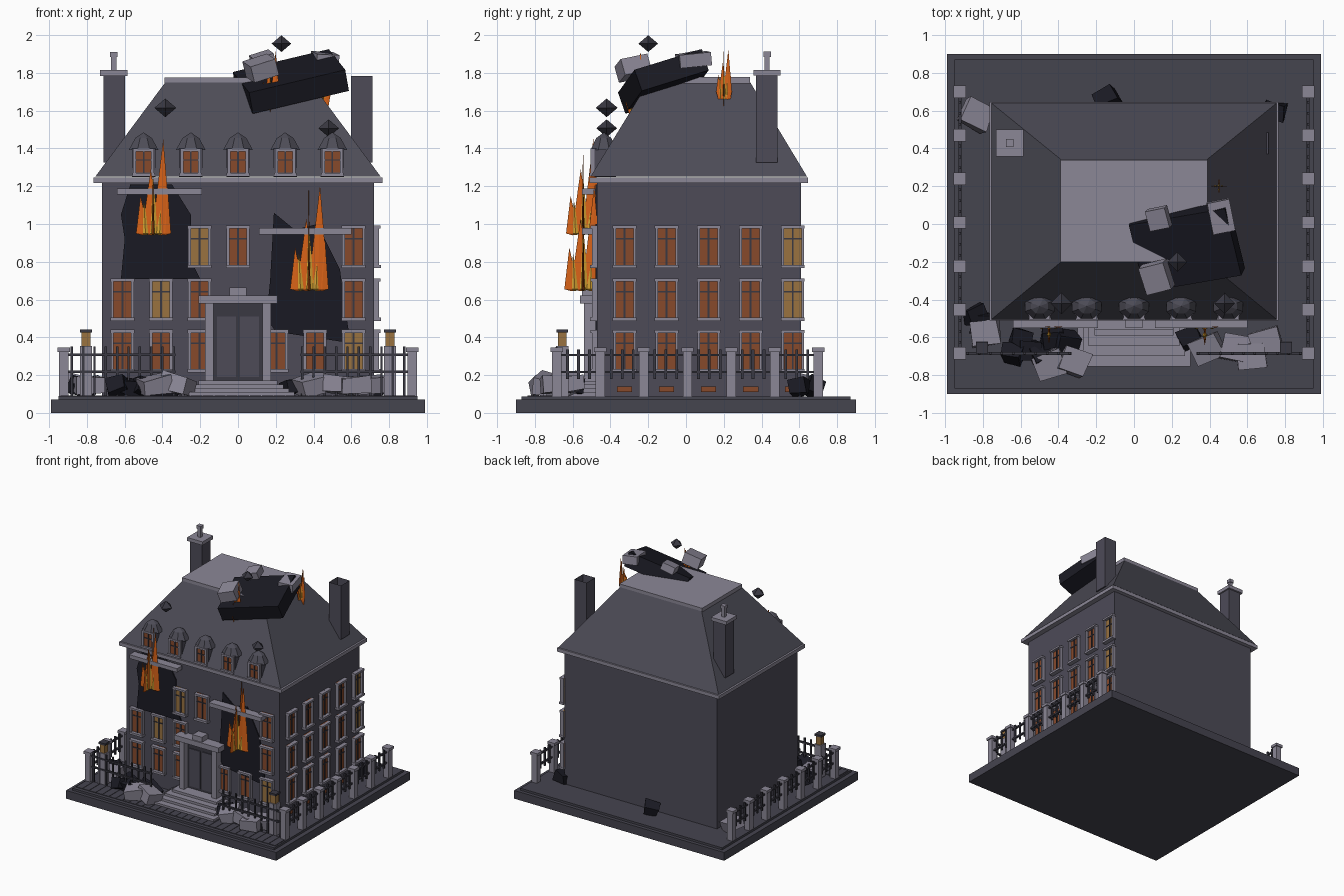
import bpy, bmesh, math, random
from mathutils import Vector, Euler, Matrix

if "Cube" in bpy.data.objects:
    bpy.data.objects.remove(bpy.data.objects["Cube"])
random.seed(4)


def material(name, r, g, b):
    m = bpy.data.materials.new(name)
    col = [(c / 255) ** 2.2 for c in (r, g, b)] + [1]
    m.use_nodes = True
    m.diffuse_color = col
    m.node_tree.nodes["Principled BSDF"].inputs["Base Color"].default_value = col
    return m


WALL = material("wall grey", 78, 76, 88)
SLATE = material("roof slate", 78, 77, 87)
STONE = material("pale stone", 138, 134, 149)
PAVING = material("dark paving", 71, 70, 80)
CHAR = material("charred black", 32, 32, 40)
IRON = material("dark iron", 60, 59, 68)
EMBER = material("ember glass", 134, 75, 47)
AMBER = material("amber glass", 152, 114, 66)
ORANGE = material("flame orange", 214, 98, 30)
YELLOW = material("flame yellow", 212, 160, 52)


class Part:
    """Collects convex solids into one single-colour object."""
    def __init__(self, name, mat):
        self.name, self.mat, self.bm = name, mat, bmesh.new()

    def box(self, x0, x1, y0, y1, z0, z1):
        m = Matrix.Translation(((x0 + x1) / 2, (y0 + y1) / 2, (z0 + z1) / 2))
        m = m @ Matrix.Diagonal((x1 - x0, y1 - y0, z1 - z0, 1))
        bmesh.ops.create_cube(self.bm, size=1, matrix=m)
        return self

    def block(self, pos, size, rot, jitter=0):
        m = Matrix.Translation(pos) @ Euler(rot).to_matrix().to_4x4() @ Matrix.Diagonal((*size, 1))
        for v in bmesh.ops.create_cube(self.bm, size=1, matrix=m)["verts"]:
            v.co += Vector([random.uniform(-jitter, jitter) for _ in range(3)])
        return self

    def hull(self, pts):
        vs = [self.bm.verts.new(p) for p in pts]
        bmesh.ops.convex_hull(self.bm, input=vs)
        return self

    def done(self):
        me = bpy.data.meshes.new(self.name)
        bmesh.ops.recalc_face_normals(self.bm, faces=self.bm.faces)
        self.bm.to_mesh(me)
        self.bm.free()
        me.materials.append(self.mat)
        ob = bpy.data.objects.new(self.name, me)
        bpy.context.collection.objects.link(ob)
        return ob


def rect(x0, x1, y0, y1, z):
    return [(x, y, z) for x in (x0, x1) for y in (y0, y1)]


# Ground plinth and paving
Part("plinth", PAVING).box(-.99, .99, -.9, .9, 0, .07).box(-.95, .95, -.87, .87, .07, .088).done()
paving = Part("front_paving", PAVING)
for i in range(30):
    x = -.94 + i * .0627
    paving.box(x, x + .059, -.84, -.69, .08, .093)
paving.done()

# House body, cornice and mansard roof
Part("house_body", WALL).box(-.72, .72, -.47, .61, .08, 1.22).done()
Part("cornice", STONE).box(-.765, .765, -.51, .645, 1.217, 1.247).done()
Part("roof", SLATE).hull(rect(-.755, .755, -.505, .64, 1.252) + rect(-.385, .385, -.2, .34, 1.75)).done()
Part("roof_cap", STONE).box(-.39, .39, -.2, .34, 1.745, 1.777).done()

# Chimneys, open at the top; only one keeps its cap and pot
for side, name in ((-1, "right_chimney"), (1, "left_chimney")):
    p = Part(name, WALL).box(side * .655 - .057, side * .655 + .057, .37, .485, 1.325, 1.785)
    top = max(p.bm.faces, key=lambda f: f.calc_center_median().z)
    bmesh.ops.delete(p.bm, geom=[top], context="FACES_ONLY")
    p.done()
p = Part("chimney_cap", STONE).box(-.73, -.585, .358, .5, 1.785, 1.815)
p.box(-.672, -.644, .415, .443, 1.815, 1.9).box(-.678, -.638, .409, .449, 1.885, 1.912).done()

# Windows: u runs along the wall, d outwards from it
frames = Part("window_frames", STONE)
bars = Part("window_bars", IRON)
panes = {m: Part(n, m) for m, n in ((EMBER, "ember_panes"), (AMBER, "amber_panes"))}


def on_wall(part, front, u0, u1, d, z0, z1):
    if front:
        part.box(u0, u1, -.47 - d, -.465, z0, z1)
    else:
        part.box(.715, .72 + d, u0, u1, z0, z1)


def window(front, u, z, glass):
    w, h = .053, .11
    for s in (-1, 1):
        on_wall(frames, front, u + s * w - .007, u + s * w + .007, .028, z - h, z + h)
    on_wall(frames, front, u - w - .01, u + w + .01, .035, z + h - .016, z + h)
    on_wall(frames, front, u - w - .01, u + w + .01, .037, z - h - .006, z - h + .012)
    on_wall(panes[glass], front, u - w, u + w, .009, z - h, z + h)
    on_wall(bars, front, u - .005, u + .005, .016, z - h, z + h)
    on_wall(bars, front, u - w, u + w, .014, z + .035, z + .043)


rows = (.33, .602, .882)
burnt = {(0, 3), (1, 3), (2, 0), (2, 1), (2, 4), (2, 5), (1, 4), (1, 5)}
for r, z in enumerate(rows):
    for c in range(7):
        if (r, c) not in burnt:
            window(True, (c - 3) * .204, z, AMBER if (r, c) in {(2, 2), (1, 1), (0, 6)} else EMBER)
    for c in range(5):
        window(False, -.325 + c * .2225, z, AMBER if c == 4 and r else EMBER)
for c in range(5):
    u = -.325 + c * .2225
    on_wall(panes[EMBER], False, u - .04, u + .04, .009, .11, .14)

# Dormers with faceted hoods
dormers = Part("dormer_bodies", WALL)
hoods = Part("dormer_hoods", SLATE)
for i in range(-2, 3):
    x = i * .25
    dormers.box(x - .062, x + .062, -.485, -.37, 1.25, 1.4)
    for s in (-1, 1):
        frames.box(x + s * .047 - .008, x + s * .047 + .008, -.505, -.48, 1.26, 1.4)
    frames.box(x - .055, x + .055, -.505, -.48, 1.385, 1.4)
    frames.box(x - .06, x + .06, -.51, -.48, 1.255, 1.27)
    panes[EMBER].box(x - .042, x + .042, -.493, -.48, 1.265, 1.39)
    bars.box(x - .004, x + .004, -.498, -.48, 1.265, 1.39).box(x - .042, x + .042, -.498, -.48, 1.335, 1.342)
    ring = [(x + r * math.cos(a), -.435 + .9 * r * math.sin(a), z) for r, z in ((.085, 1.392), (.048, 1.455))
            for a in [math.pi / 8 + k * math.pi / 4 for k in range(8)]]
    hoods.hull(ring + [(x, -.435, 1.485)])
for p in (frames, bars, dormers, hoods, *panes.values()):
    p.done()

# Entrance and steps
Part("door", IRON).box(-.13, .13, -.49, -.46, .17, .58).done()
leaves = Part("door_panels", WALL)
surround = Part("door_surround", STONE)
for s in (-1, 1):
    leaves.box(s * .06 - .05, s * .06 + .05, -.497, -.48, .19, .51)
    surround.box(s * .152 - .022, s * .152 + .022, -.54, -.46, .165, .58)
leaves.done()
surround.box(-.21, .21, -.56, -.46, .578, .622).box(-.045, .045, -.55, -.46, .62, .665).done()
steps = Part("steps", STONE)
for i in range(4):
    steps.box(-.3 + i * .03, .3 - i * .03, -.755 + i * .055, -.46, .085, .11 + i * .02)
steps.done()

# Burnt gaps in the facade, with fallen lintels
gaps = {"left": [(.19, 1.06), (.3, .97), (.42, 1.0), (.54, .76), (.56, .6), (.59, .41), (.56, .375),
                 (.2, .43), (.15, .5), (.17, .7)],
        "right": [(-.57, 1.21), (-.35, 1.21), (-.25, 1.05), (-.24, .79), (-.2, .71), (-.62, .71),
                  (-.6, .92), (-.62, 1.05)]}
for side, outline in gaps.items():
    p = Part(side + "_burnt_gap", CHAR)
    face = p.bm.faces.new([p.bm.verts.new((x, -.471, z)) for x, z in outline])
    out = bmesh.ops.extrude_face_region(p.bm, geom=[face])["geom"]
    bmesh.ops.translate(p.bm, vec=(0, -.008, 0), verts=[v for v in out if isinstance(v, bmesh.types.BMVert)])
    p.done()
Part("fallen_lintels", STONE).box(-.64, -.19, -.55, -.48, 1.155, 1.187).box(.11, .6, -.55, -.48, .945, .98).done()

# Flames: thin crossed spikes, (offset, base half width, height)
def flame(name, x, y, z, size, low=0):
    spikes = {ORANGE: [(.045, .05, .5), (-.01, .05, .34), (-.055, .035, .2), (.065, .03, .24)],
              YELLOW: [(0, .03, .3), (-.04, .025, .17), (.035, .025, .19)]}
    for mat, thick in ((ORANGE, .006), (YELLOW, .011)):
        p = Part(name + ("_outer" if mat is ORANGE else "_core"), mat)
        for off, w, h in spikes[mat]:
            for turn in (0, 1):
                pts = [(off - w, 0, 0), (off + w, 0, 0), (off, thick, 0), (off, -thick, 0),
                       (off * 1.2, 0, h), (off, 0, -low * h - .01)]
                p.hull([(x + size * (b if turn else a), y + size * (a if turn else b), z + size * c)
                        for a, b, c in pts])
        p.done()


flame("right_facade_flame", -.45, -.545, .95, 1)
flame("left_facade_flame", .375, -.545, .655, 1.1)
flame("front_roof_flame", .17, -.27, 1.64, .55, .5)
flame("rear_roof_flame", .45, .2, 1.7, .45, .55)

# Collapsed roof slab, loose blocks and flying shards
Part("roof_slab", CHAR).block((.28, -.12, 1.755), (.53, .38, .12), (.3, -.23, .17)).done()
p = Part("roof_blocks", STONE).block((.12, -.28, 1.825), (.14, .15, .09), (.2, -.3, .25))
p.block((.13, .03, 1.87), (.11, .11, .06), (.2, -.3, .2)).block((.46, .04, 1.87), (.12, .17, .07), (.1, .05, .2)).done()
p = Part("flying_shards", IRON)
for x, y, z, r in ((.23, -.2, 1.955, .052), (-.385, -.42, 1.615, .058), (.48, -.42, 1.507, .055)):
    p.hull([(x + s * r * a, y + s * r * b, z + s * r * .85 * c) for s in (-1, 1)
            for a, b, c in ((1, 0, 0), (0, 1, 0), (0, 0, 1))])
p.done()

# Fences: stone posts, iron rails and bars
posts, iron = Part("fence_posts", STONE), Part("fence_iron", IRON)
for s in (-1, 1):
    x = s * .922
    for i in range(7):
        y = -.685 + i * .231
        posts.box(x - .025, x + .025, y - .025, y + .025, .085, .325)
        posts.box(x - .033, x + .033, y - .033, y + .033, .322, .345)
        for k in (1, 2, 3) if i < 6 else ():
            b = y + k * .058
            iron.box(x - .007, x + .007, b - .007, b + .007, .18, .335)
    for z in (.21, .3):
        iron.box(x - .008, x + .008, -.685, .7, z, z + .013)
        iron.box(min(s * .33, x), max(s * .33, x), -.693, -.677, z, z + .013)
    for k in range(10):
        b = s * (.34 + k * .06)
        iron.box(b - .006, b + .006, -.691, -.679, .09, .35)
posts.done()
iron.done()

# Lamp posts
for s, name in ((-1, "right"), (1, "left")):
    x, y = s * .805, -.655
    Part(name + "_lamp_post", STONE).box(x - .032, x + .032, y - .032, y + .032, .085, .355).done()
    Part(name + "_lantern", AMBER).box(x - .023, x + .023, y - .023, y + .023, .355, .425).done()
    Part(name + "_lantern_cap", IRON).box(x - .031, x + .031, y - .031, y + .031, .425, .442).done()

# Rubble around the house
p = Part("stone_rubble", STONE)
for x, y, a in ((-.44, -.74, .3), (-.32, -.73, -.4), (-.79, -.58, .1), (.39, -.66, .4), (.54, -.66, -.2),
                (.7, -.62, .25), (.62, -.7, .1), (-.84, .58, -.5)):
    p.block((x, y, .15), (.15, .13, .085), (a * .5, -a * .6, a), .008)
p.done()
p = Part("charred_rubble", CHAR)
for x, y in ((-.84, -.48), (-.8, -.52), (-.64, -.68), (-.56, -.66), (-.6, -.61), (-.5, -.69), (-.43, -.6),
             (-.36, -.62), (.3, -.6), (-.14, .67), (.75, .6)):
    rot = [random.uniform(-.5, .5) for _ in range(3)]
    p.block((x, y, .135), (.11, .09, .08), rot, .012)
p.done()
